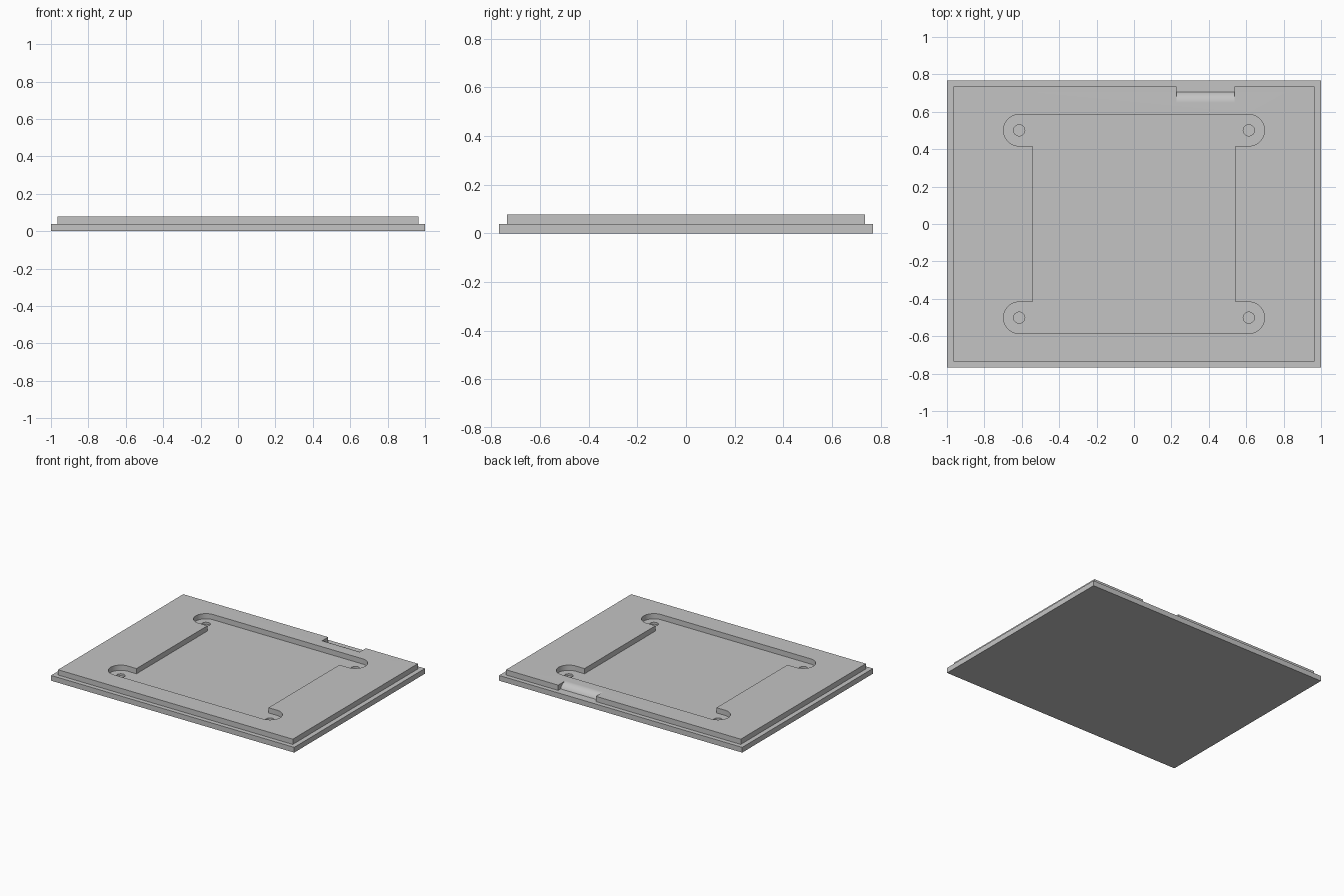
import bpy, bmesh
from math import sin, cos, pi, asin
from mathutils import Vector

old = bpy.data.objects.get("Cube")
if old:
    bpy.data.objects.remove(old, do_unlink=True)

STEP, TOP = 0.039, 0.078          # ledge height and full height
LOBE_X, LOBE_Y, LOBE_R = 0.614, 0.501, 0.084
WAIST_X = 0.543

grey = bpy.data.materials.new("plain grey")
grey.use_nodes = True
colour = (0.55, 0.55, 0.55, 1)
grey.diffuse_color = colour
grey.node_tree.nodes["Principled BSDF"].inputs["Base Color"].default_value = colour


def prism(name, outline, offset):
    """Solid made by sweeping a closed outline along an offset."""
    bm = bmesh.new()
    face = bm.faces.new([bm.verts.new(p) for p in outline])
    swept = bmesh.ops.extrude_face_region(bm, geom=[face])["geom"]
    verts = [v for v in swept if isinstance(v, bmesh.types.BMVert)]
    bmesh.ops.translate(bm, verts=verts, vec=Vector(offset))
    bmesh.ops.recalc_face_normals(bm, faces=bm.faces)
    mesh = bpy.data.meshes.new(name)
    bm.to_mesh(mesh)
    bm.free()
    mesh.materials.append(grey)
    obj = bpy.data.objects.new(name, mesh)
    bpy.context.collection.objects.link(obj)
    return obj


def slab(name, x, y, z0, z1):
    corners = [(-x, -y, z0), (x, -y, z0), (x, y, z0), (-x, y, z0)]
    return prism(name, corners, (0, 0, z1 - z0))


def combine(target, tool, operation):
    """Apply a boolean and discard the tool."""
    mod = target.modifiers.new(operation.title(), "BOOLEAN")
    mod.operation, mod.solver, mod.object = operation, "EXACT", tool
    tool.hide_render = True
    bpy.context.view_layer.objects.active = target
    bpy.ops.object.modifier_apply(modifier=mod.name)
    bpy.data.objects.remove(tool, do_unlink=True)


# Base slab and the raised plate sunk into it
body = slab("backing_plate", 1, 0.768, 0, STEP)
plate = slab("raised_plate", 0.965, 0.735, STEP / 2, TOP)

# Pocket outline: one quarter, mirrored round
arc = [(LOBE_X + LOBE_R * cos(a), LOBE_Y + LOBE_R * sin(a))
       for a in (-pi / 2 + pi * i / 20 for i in range(21))]
quarter = [(WAIST_X, LOBE_Y - LOBE_R)] + arc
half = [(x, -y) for x, y in reversed(quarter)] + quarter
outline = half + [(-x, -y) for x, y in half]
combine(plate, prism("pocket_cutter", [(x, y, 0) for x, y in outline], (0, 0, 0.2)),
        "DIFFERENCE")

# Thumb notch in the back edge, with a rounded slope running down from the top
start, end = 0.648, 0.706
drop, run = TOP - STEP, end - start
radius = (run ** 2 + drop ** 2) / (2 * drop)
sweep = asin(run / radius)
slope = [(start + radius * sin(sweep * i / 16), TOP - radius * (1 - cos(sweep * i / 16)))
         for i in range(17)]
profile = [(start, 0.2)] + slope + [(end, 0), (0.9, 0), (0.9, 0.2)]
combine(plate, prism("notch_cutter", [(0.227, y, z) for y, z in profile], (0.31, 0, 0)),
        "DIFFERENCE")

combine(body, plate, "UNION")

# Shallow round holes in the floor of each lobe
for sx in (-1, 1):
    for sy in (-1, 1):
        ring = [(sx * LOBE_X + 0.03 * cos(2 * pi * i / 24),
                 sy * LOBE_Y + 0.03 * sin(2 * pi * i / 24), STEP - 0.015)
                for i in range(24)]
        combine(body, prism("hole_cutter", ring, (0, 0, 0.1)), "DIFFERENCE")

# Smooth curved walls, keep edges sharp
bpy.ops.object.select_all(action="DESELECT")
body.select_set(True)
bpy.context.view_layer.objects.active = body
bpy.ops.object.shade_smooth_by_angle(angle=pi / 7)
